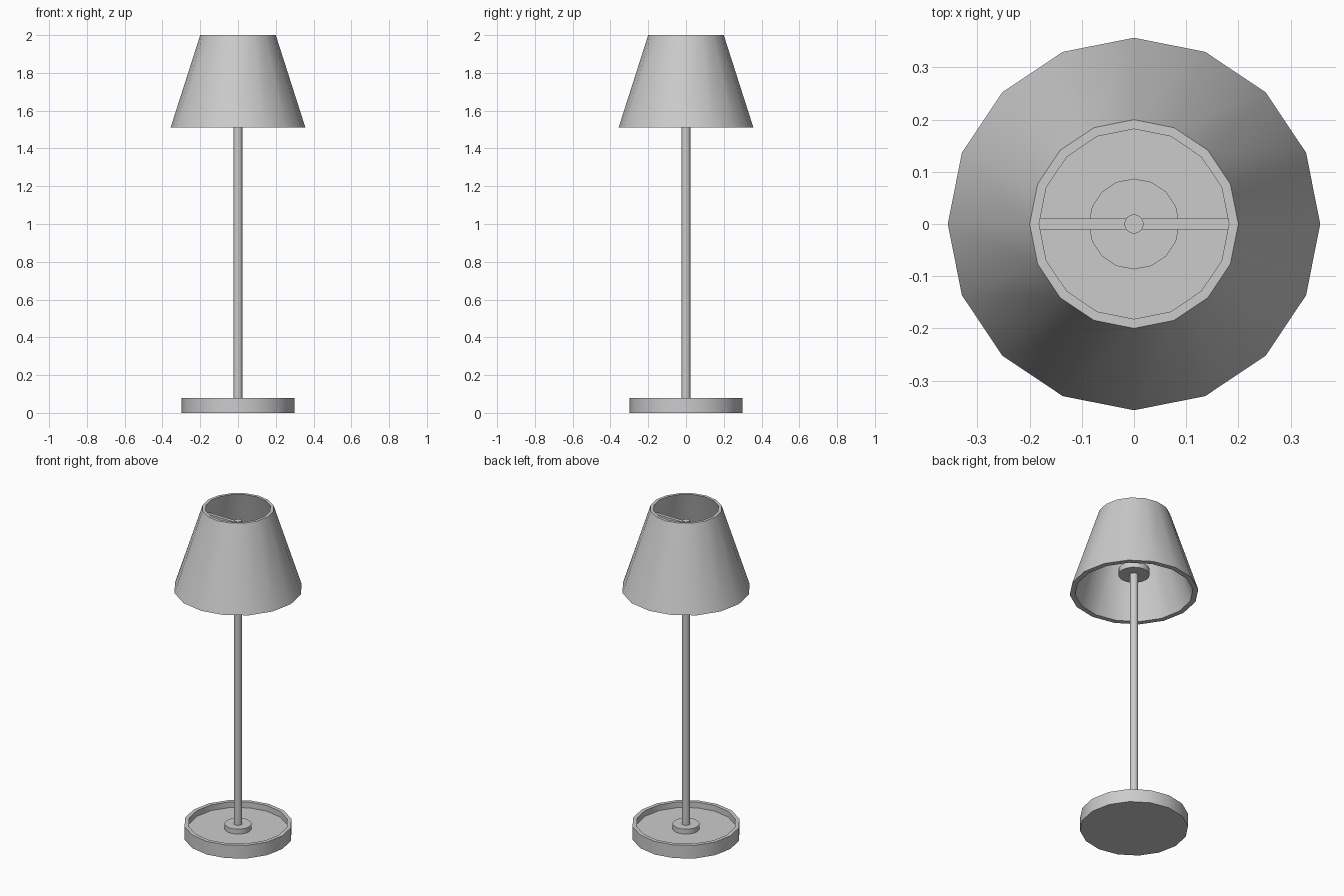
import bpy, bmesh
from math import cos, sin, pi, radians

if "Cube" in bpy.data.objects:
    bpy.data.objects.remove(bpy.data.objects["Cube"])

SIDES = 16


def lathe(name, profile, closed=False, sides=SIDES):
    """Revolve an (r, z) profile about z; r = 0 points become poles."""
    bm = bmesh.new()
    rings = []
    for r, z in profile:
        if r == 0:
            rings.append([bm.verts.new((0, 0, z))] * sides)
        else:
            rings.append([bm.verts.new((r * cos(2 * pi * i / sides), r * sin(2 * pi * i / sides), z))
                          for i in range(sides)])
    pairs = list(zip(rings, rings[1:]))
    if closed:
        pairs.append((rings[-1], rings[0]))
    for a, b in pairs:
        if a[0] is a[1]:
            bm.faces.new(b)
        elif b[0] is b[1]:
            bm.faces.new(a)
        else:
            for i in range(sides):
                j = (i + 1) % sides
                bm.faces.new((a[i], a[j], b[j], b[i]))
    bmesh.ops.delete(bm, geom=[v for v in bm.verts if not v.link_faces], context='VERTS')
    bmesh.ops.recalc_face_normals(bm, faces=bm.faces)
    return finish(name, bm)


def finish(name, bm):
    mesh = bpy.data.meshes.new(name)
    bm.to_mesh(mesh)
    bm.free()
    obj = bpy.data.objects.new(name, mesh)
    bpy.context.collection.objects.link(obj)
    bpy.ops.object.select_all(action='DESELECT')
    obj.select_set(True)
    bpy.context.view_layer.objects.active = obj
    bpy.ops.object.shade_smooth_by_angle(angle=radians(35))
    return obj


# dished base with a raised rim
lathe("base", [(0, 0), (0.30, 0), (0.30, 0.08), (0.277, 0.08), (0.277, 0.045), (0, 0.045)])

# collar where the pole meets the base
lathe("base_collar", [(0, 0.04), (0.075, 0.04), (0.075, 0.075), (0, 0.075)])

# main pole
lathe("pole", [(0, 0.045), (0.0235, 0.045), (0.0235, 1.63), (0, 1.63)])

# disc under the lamp holder
lathe("holder_disc", [(0, 1.62), (0.087, 1.62), (0.087, 1.655), (0, 1.655)])

# thin stem from the disc up to the cross bar
lathe("stem", [(0, 1.65), (0.0185, 1.65), (0.0185, 1.925), (0, 1.925)])

# hollow tapered shade
lathe("shade", [(0.357, 1.51), (0.20, 2.0), (0.182, 2.0), (0.327, 1.51)], closed=True)

# cross bar carrying the shade
bm = bmesh.new()
bmesh.ops.create_cube(bm, size=1)
bmesh.ops.scale(bm, vec=(0.43, 0.021, 0.02), verts=bm.verts)
bmesh.ops.translate(bm, vec=(0, 0, 1.905), verts=bm.verts)
finish("cross_bar", bm)
